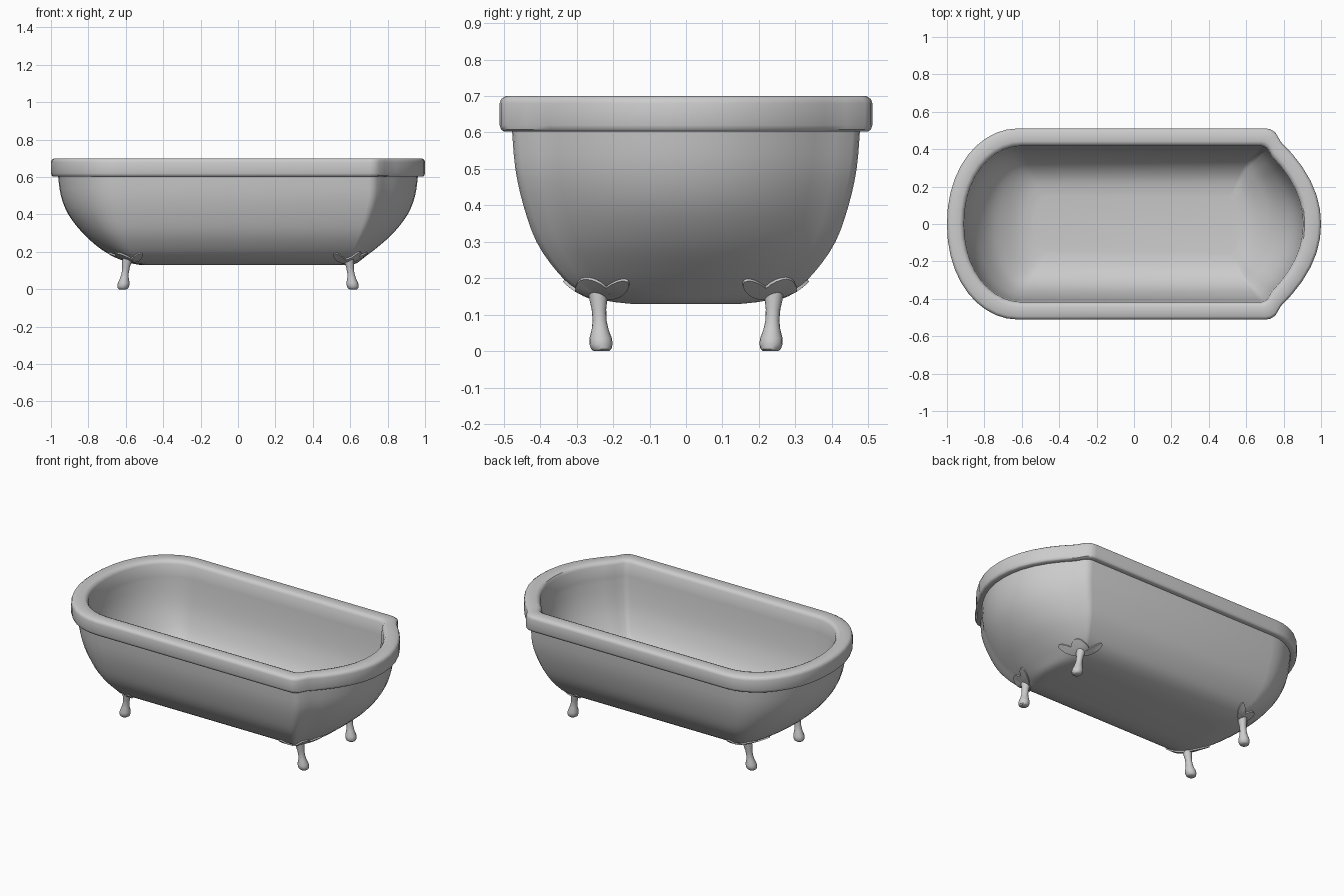
import bpy, bmesh, math
from mathutils import Vector
from mathutils.bvhtree import BVHTree

if "Cube" in bpy.data.objects:
    bpy.data.objects.remove(bpy.data.objects["Cube"])

# normalised plan curves of the two ends: (u along the length, v across the width)
LEFT = [(math.sin(a), math.cos(a) ** .95) for a in [k * math.pi / 20 for k in range(10)]] + [(1, 0)]
RIGHT = [(0, 1), (.08, .992), (.17, .96)] + [(1 - v ** 2.1, v) for v in (.86, .74, .6, .45, .3, .15, 0)]


def make_object(name, bm, thickness=0):
    bmesh.ops.recalc_face_normals(bm, faces=bm.faces)
    me = bpy.data.meshes.new(name)
    bm.to_mesh(me)
    bm.free()
    ob = bpy.data.objects.new(name, me)
    bpy.context.collection.objects.link(ob)
    bpy.ops.object.select_all(action='DESELECT')
    ob.select_set(True)
    bpy.context.view_layer.objects.active = ob
    if thickness:
        solid = ob.modifiers.new("thickness", 'SOLIDIFY')
        solid.thickness = thickness
        solid.offset = 0
        bpy.ops.object.modifier_apply(modifier=solid.name)
    bpy.ops.object.shade_smooth_by_angle(angle=math.radians(40))
    return ob


def outline(z, w, xl, xr, sl, sr):
    """Closed plan ring: half width w, tips at -xl / xr, straight side from -sl to sr."""
    half = [(sr + (xr - sr) * u, w * v) for u, v in reversed(RIGHT)]
    half += [(-sl - (xl - sl) * u, w * v) for u, v in LEFT]
    ring = half + [(x, -y) for x, y in reversed(half[1:-1])]
    return [Vector((x, y, z)) for x, y in ring]


def spline(levels, steps=3):
    """Catmull-Rom refinement of the level table."""
    pts = [levels[0]] + levels + [levels[-1]]
    out = []
    for p0, p1, p2, p3 in zip(pts, pts[1:], pts[2:], pts[3:]):
        for k in range(steps):
            t = k / steps
            out.append([.5 * (2 * b + (c - a) * t + (2 * a - 5 * b + 4 * c - d) * t * t
                              + (3 * b - a - 3 * c + d) * t ** 3)
                        for a, b, c, d in zip(p0, p1, p2, p3)])
    return out + [levels[-1]]


def loft(bm, rings):
    rows = [[bm.verts.new(p) for p in r] for r in rings]
    n = len(rows[0])
    for a, b in zip(rows, rows[1:]):
        for i in range(n):
            j = (i + 1) % n
            bm.faces.new((a[i], a[j], b[j], b[i]))
    bm.faces.new(rows[0])
    bm.faces.new(rows[-1])


# tub: bowl outside, rolled rim, bowl inside in one loft
outer = [(.13, .15, .52, .60, .46, .53), (.14, .225, .575, .635, .50, .56),
         (.17, .30, .655, .675, .55, .59), (.22, .355, .74, .74, .58, .62),
         (.30, .41, .83, .83, .60, .65), (.40, .446, .907, .907, .61, .68),
         (.50, .468, .947, .947, .615, .70), (.603, .477, .962, .962, .62, .70)]
rim = [(.603, .50, .99, .99, .62, .70), (.608, .507, .996, .996, .62, .705),
       (.62, .511, 1, 1, .62, .705), (.68, .511, 1, 1, .62, .705),
       (.692, .507, .996, .996, .62, .705), (.70, .494, .984, .984, .62, .705),
       (.70, .442, .932, .928, .605, .685), (.695, .428, .919, .913, .60, .68),
       (.68, .418, .909, .904, .60, .675)]
inner = [(.605, .413, .905, .90, .60, .675), (.50, .402, .885, .88, .60, .665),
         (.40, .383, .845, .84, .595, .65), (.30, .345, .775, .77, .58, .62),
         (.235, .295, .69, .69, .55, .58), (.195, .23, .61, .62, .51, .55),
         (.18, .15, .54, .57, .46, .51)]
bm = bmesh.new()
loft(bm, [outline(*r) for r in spline(outer) + rim + spline(inner)])
surface = BVHTree.FromBMesh(bm)
make_object("bathtub", bm)


def under(x, y):
    hit = surface.ray_cast(Vector((x, y, -1)), Vector((0, 0, 1)))
    return hit[0].z if hit[0] else .2


# feet: turned legs with three-lobed leaf plates hugging the bowl
LEG = [(.020, 0), (.028, .006), (.032, .02), (.031, .035), (.023, .06),
       (.019, .085), (.020, .115), (.025, .145)]
for sx, end in ((-1, "left"), (1, "right")):
    for sy, side in ((-1, "front"), (1, "back")):
        top = max(.16, under(sx * .592, sy * .237) + .012)
        bm = bmesh.new()
        rings = []
        for r, h in LEG + [(.027, top)]:
            c = .148 * min(h, .17)
            rings.append([Vector((sx * (.616 - c) + r * math.cos(a),
                                  sy * (.232 + .4 * c) + r * math.sin(a), h))
                          for a in [k * math.tau / 16 for k in range(16)]])
        loft(bm, rings)
        make_object(f"{side}_{end}_leg", bm)

        # lobes: centre along tangent and outward, half length, half width, tilt
        bm = bmesh.new()
        for ct, cd, a, b, tilt in ((-.062, .0, .062, .022, -.15), (.062, .0, .062, .022, .15),
                                   (0, .022, .05, .045, 0)):
            rows = []
            for k in (.02, .5, 1):
                row = []
                for i in range(20):
                    p = math.tau * i / 20
                    ex, ey = a * k * math.cos(p), b * k * math.sin(p)
                    t = ct + ex * math.cos(tilt) - ey * math.sin(tilt)
                    d = cd + ex * math.sin(tilt) + ey * math.cos(tilt)
                    x = sx * (.595 + (d - t) * .707)
                    y = sy * (.240 + (d + t) * .707)
                    row.append(bm.verts.new((x, y, under(x, y) - .004)))
                rows.append(row)
            bm.faces.new(rows[0])
            for r0, r1 in zip(rows, rows[1:]):
                for i in range(20):
                    j = (i + 1) % 20
                    bm.faces.new((r0[i], r0[j], r1[j], r1[i]))
        make_object(f"{side}_{end}_leaf_plate", bm, .009)
